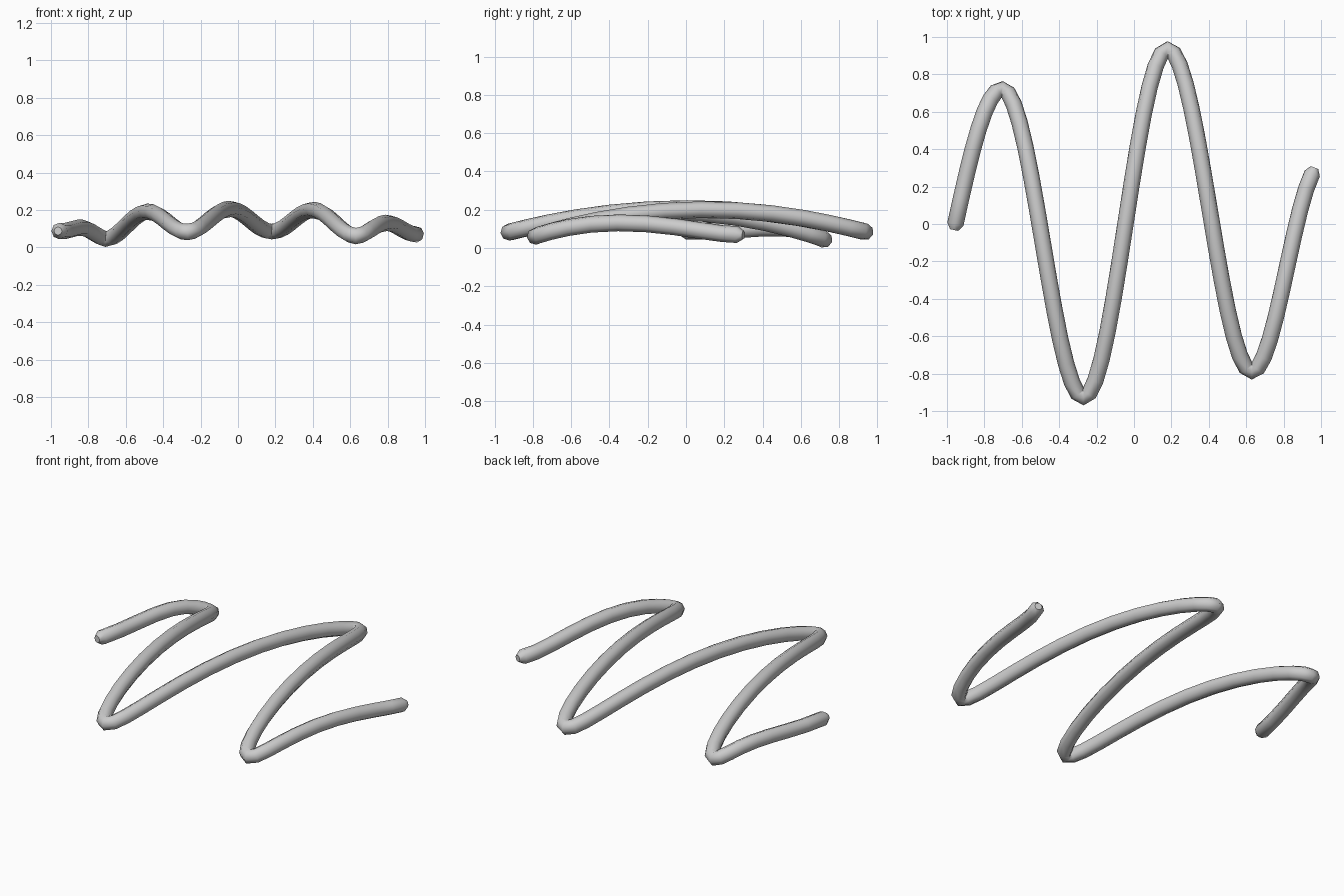
import bpy
from math import sin, pi
from mathutils import Vector

cube = bpy.data.objects.get("Cube")
if cube:
    bpy.data.objects.remove(cube, do_unlink=True)

RADIUS = 0.044

# Turning points of the wave, and its two free ends
start = Vector((-0.955, 0.0, 0.088))
turns = [Vector(p) for p in ((-0.705, 0.722, 0.045), (-0.27, -0.926, 0.083),
                             (0.18, 0.936, 0.085), (0.63, -0.788, 0.061))]
end = Vector((0.953, 0.27, 0.07))


def strand(a, b, hump, steps, t0=-1.0, t1=1.0):
    """Sine sweep from a to b, arched upward; t covers the part of the half wave used."""
    s0, s1 = sin(t0 * pi / 2), sin(t1 * pi / 2)
    points = []
    for i in range(steps):
        f = i / steps
        s = sin((t0 + (t1 - t0) * f) * pi / 2)
        p = a.lerp(b, f)
        p.y = a.y + (b.y - a.y) * (s - s0) / (s1 - s0)
        p.z += hump * sin(pi * f) ** 2
        points.append(p)
    return points


path = strand(start, turns[0], 0.038, 8, t0=0.0)
for a, b, hump in zip(turns, turns[1:], (0.127, 0.122, 0.127)):
    path += strand(a, b, hump, 14)
path += strand(turns[3], end, 0.066, 10, t1=0.72)
path.append(end)

# Blunt rounded tips: one smaller ring beyond each end
radii = [1.0] * len(path)
tip_a = path[0] + (path[0] - path[1]).normalized() * RADIUS * 0.75
tip_b = path[-1] + (path[-1] - path[-2]).normalized() * RADIUS * 0.75
path = [tip_a] + path + [tip_b]
radii = [0.5] + radii + [0.5]

# Round tube along the path
curve = bpy.data.curves.new("wavy_tube", "CURVE")
curve.dimensions = "3D"
curve.bevel_depth = RADIUS
curve.bevel_resolution = 2
curve.use_fill_caps = True
spline = curve.splines.new("POLY")
spline.points.add(len(path) - 1)
for point, p, r in zip(spline.points, path, radii):
    point.co = (*p, 1.0)
    point.radius = r
tube = bpy.data.objects.new("wavy_tube", curve)
bpy.context.collection.objects.link(tube)

# Light grey
grey = bpy.data.materials.new("light_grey")
grey.use_nodes = True
colour = (0.6, 0.6, 0.6, 1.0)
grey.diffuse_color = colour
grey.node_tree.nodes["Principled BSDF"].inputs["Base Color"].default_value = colour
curve.materials.append(grey)

# Mesh with smooth sides
bpy.ops.object.select_all(action="DESELECT")
tube.select_set(True)
bpy.context.view_layer.objects.active = tube
bpy.ops.object.convert(target="MESH")
bpy.ops.object.shade_smooth_by_angle(angle=pi / 3)
